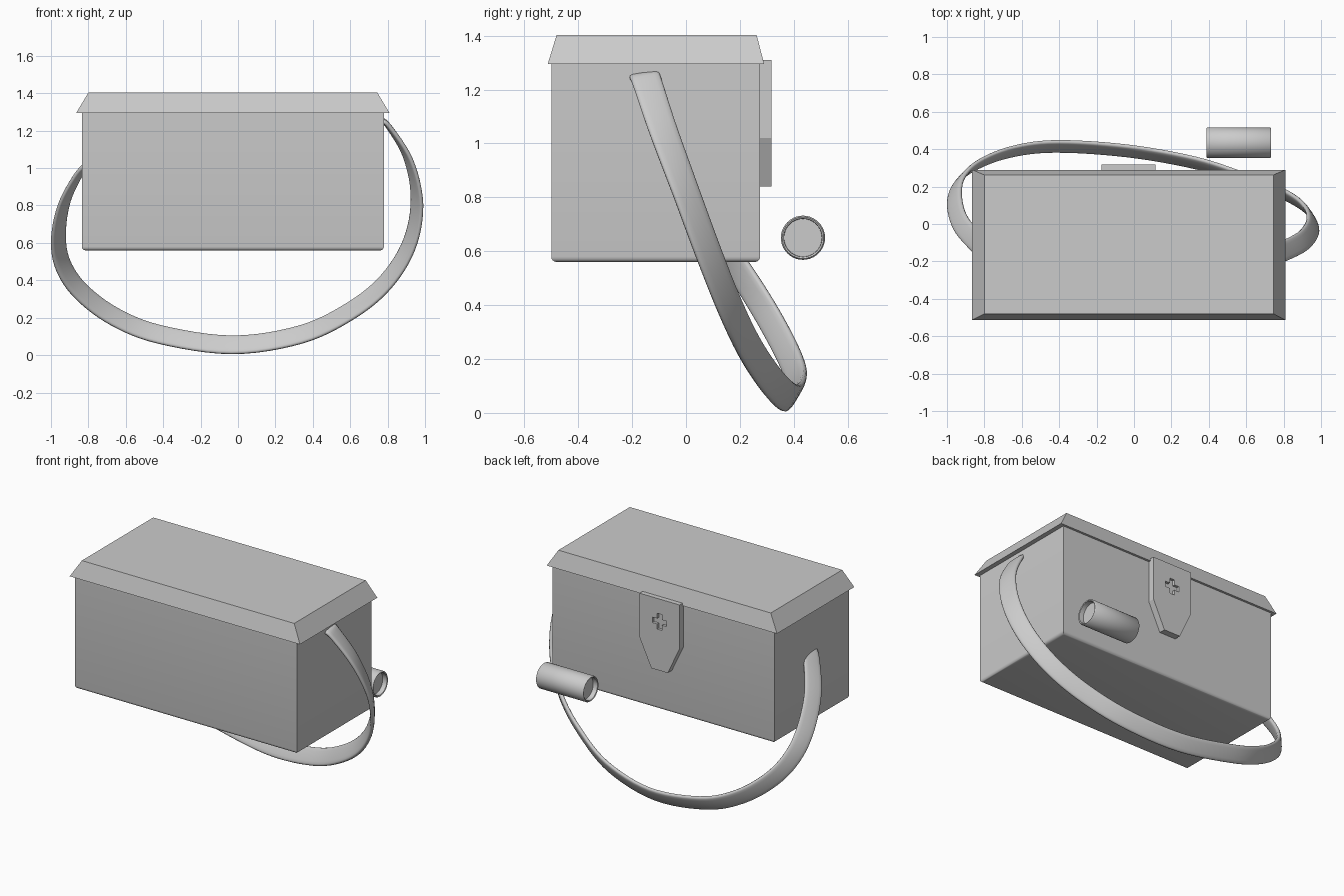
import bpy, bmesh, math
from mathutils import Vector

if "Cube" in bpy.data.objects:
    bpy.data.objects.remove(bpy.data.objects["Cube"])


def make_object(name, bm, smooth=None):
    bmesh.ops.recalc_face_normals(bm, faces=bm.faces)
    mesh = bpy.data.meshes.new(name)
    bm.to_mesh(mesh)
    bm.free()
    obj = bpy.data.objects.new(name, mesh)
    bpy.context.collection.objects.link(obj)
    if smooth:
        bpy.ops.object.select_all(action='DESELECT')
        obj.select_set(True)
        bpy.context.view_layer.objects.active = obj
        bpy.ops.object.shade_smooth_by_angle(angle=math.radians(smooth))
    return obj


def loft(bm, rings, cap=True, closed=False):
    rows = [[bm.verts.new(p) for p in ring] for ring in rings]
    pairs = list(zip(rows, rows[1:]))
    if closed:
        pairs.append((rows[-1], rows[0]))
    for a, b in pairs:
        for i in range(len(a)):
            j = (i + 1) % len(a)
            bm.faces.new((a[i], a[j], b[j], b[i]))
    if cap and not closed:
        bm.faces.new(rows[0])
        bm.faces.new(rows[-1])


def rect(x0, x1, y0, y1, z):
    return [(x0, y0, z), (x1, y0, z), (x1, y1, z), (x0, y1, z)]


def prism(name, outline, y0, y1):
    bm = bmesh.new()
    loft(bm, [[(x, y, z) for x, z in outline] for y in (y0, y1)])
    return make_object(name, bm)


# Body: box with rounded bottom rim
bm = bmesh.new()
loft(bm, [rect(-0.835, 0.78, -0.5, 0.275, z) for z in (0.56, 1.31)])
rim = [e for e in bm.edges if all(v.co.z < 0.6 for v in e.verts)]
bmesh.ops.bevel(bm, geom=rim, offset=0.02, segments=4, profile=0.5, affect='EDGES')
make_object("box_body", bm, 35)

# Lid: overhanging tapered slab
bm = bmesh.new()
loft(bm, [rect(-0.865, 0.81, -0.513, 0.29, 1.295),
          rect(-0.80, 0.745, -0.48, 0.262, 1.403)])
make_object("lid", bm)

# Clasp: pointed plate with a recessed cross
cx, cz = -0.03, 1.16
half = [(0.145, 1.31), (0.145, 1.02), (0.06, 0.84)]
clasp = prism("clasp", [(cx + x, z) for x, z in half] +
              [(cx - x, z) for x, z in reversed(half)], 0.265, 0.318)
a, b = 0.018, 0.052
quarter = [(b, a), (a, a), (a, b)]
cross = []
for k in range(4):
    c, s = round(math.cos(k * math.pi / 2)), round(math.sin(k * math.pi / 2))
    cross += [(cx + x * c - z * s, cz + x * s + z * c) for x, z in quarter]
cutter = prism("cross_cutter", cross, 0.30, 0.35)
cutter.hide_render = True
mod = clasp.modifiers.new("cross", 'BOOLEAN')
mod.operation, mod.solver, mod.object = 'DIFFERENCE', 'EXACT', cutter
bpy.ops.object.select_all(action='DESELECT')
clasp.select_set(True)
bpy.context.view_layer.objects.active = clasp
bpy.ops.object.modifier_apply(modifier="cross")
bpy.data.objects.remove(cutter)

# Canister: cylinder with recessed ends
r = 0.082
profile = [(0.42, 0.07), (0.39, 0.071), (0.387, 0.077), (0.393, r)]
profile += [(1.12 - x, q) for x, q in reversed(profile)]
bm = bmesh.new()
loft(bm, [[(x, 0.434 + q * math.cos(t), 0.65 + q * math.sin(t))
           for t in (2 * math.pi * i / 40 for i in range(40))] for x, q in profile])
make_object("canister", bm, 40)

# Strap: conical band swept along a hanging loop
path = [Vector(p) for p in [
    (-0.79, -0.14, 1.04), (-0.85, -0.09, 0.97), (-0.93, 0.01, 0.81), (-0.96, 0.13, 0.63),
    (-0.935, 0.23, 0.48), (-0.84, 0.315, 0.34), (-0.66, 0.385, 0.205),
    (-0.417, 0.415, 0.11), (-0.03, 0.39, 0.055), (0.335, 0.325, 0.11),
    (0.60, 0.24, 0.235), (0.79, 0.165, 0.39), (0.915, 0.085, 0.59),
    (0.957, 0.0, 0.82), (0.91, -0.085, 1.05), (0.80, -0.145, 1.23), (0.765, -0.155, 1.25)]]
pts = [path[0] * 2 - path[1]] + path + [path[-1] * 2 - path[-2]]
line = []
for p0, p1, p2, p3 in zip(pts, pts[1:], pts[2:], pts[3:]):
    for k in range(6):
        t = k / 6
        line.append(0.5 * (2 * p1 + (p2 - p0) * t + (2 * p0 - 5 * p1 + 4 * p2 - p3) * t ** 2
                           + (3 * p1 - p0 - 3 * p2 + p3) * t ** 3))
line.append(path[-1])
loop_normal = Vector((0.08, 0.91, 0.41)).normalized()
rings = []
for i, p in enumerate(line):
    tangent = (line[min(i + 1, len(line) - 1)] - line[max(i - 1, 0)]).normalized()
    n = (loop_normal - tangent * loop_normal.dot(tangent)).normalized()
    inward = n.cross(tangent)
    if inward.dot(Vector((-0.03, 0.1, 0.8)) - p) < 0:
        inward = -inward
    end = min(i, len(line) - 1 - i) / 18
    tilt = math.radians(15 + 20 * min(1, end))
    wide = n * math.cos(tilt) + inward * math.sin(tilt)
    thick = inward * math.cos(tilt) - n * math.sin(tilt)
    ring = []
    for k in range(16):
        c, s = math.cos(k * math.pi / 8), math.sin(k * math.pi / 8)
        ring.append(p + wide * 0.056 * math.copysign(abs(c) ** 0.6, c)
                    + thick * 0.014 * math.copysign(abs(s) ** 0.6, s))
    rings.append(ring)
bm = bmesh.new()
loft(bm, rings)
make_object("strap", bm, 50)
